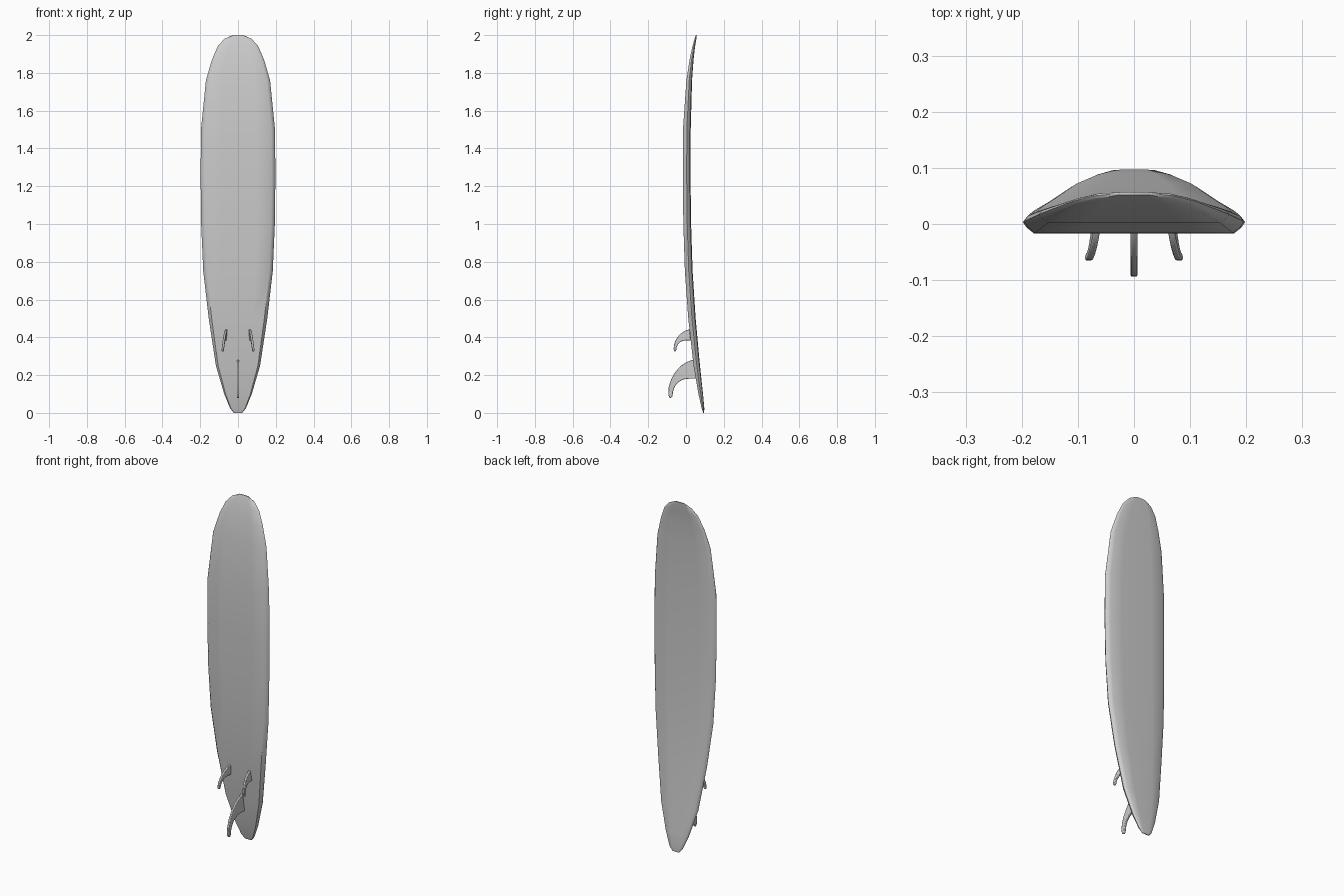
import bpy, bmesh

if "Cube" in bpy.data.objects:
    bpy.data.objects.remove(bpy.data.objects["Cube"])


def make_object(name, bm):
    bmesh.ops.recalc_face_normals(bm, faces=bm.faces)
    mesh = bpy.data.meshes.new(name)
    bm.to_mesh(mesh)
    bm.free()
    ob = bpy.data.objects.new(name, mesh)
    bpy.context.collection.objects.link(ob)
    bpy.ops.object.select_all(action='DESELECT')
    ob.select_set(True)
    bpy.context.view_layer.objects.active = ob
    return ob


# Board stations: height, half width, underside y, deck y
STATIONS = [
    (0.0, 0.022, 0.091, 0.096), (0.025, 0.042, 0.083, 0.097),
    (0.10, 0.073, 0.066, 0.090), (0.25, 0.117, 0.040, 0.074),
    (0.50, 0.155, 0.012, 0.051), (0.75, 0.184, -0.006, 0.035),
    (1.00, 0.195, -0.014, 0.027), (1.25, 0.198, -0.017, 0.024),
    (1.50, 0.196, -0.016, 0.025), (1.76, 0.170, 0.002, 0.032),
    (1.87, 0.138, 0.019, 0.040), (1.94, 0.108, 0.034, 0.048),
    (1.98, 0.072, 0.045, 0.055), (2.00, 0.028, 0.052, 0.057),
]
# Half cross-section: fraction of width, fraction of thickness
SECTION = [(0.5, 0.0), (0.90, 0.0), (0.965, 0.25), (1.0, 0.5),
           (0.96, 0.75), (0.88, 0.93), (0.5, 1.0)]
ring = SECTION + [(-u, v) for u, v in reversed(SECTION)]

bm = bmesh.new()
rings = [[bm.verts.new((u * w, y0 + v * (y1 - y0), z)) for u, v in ring]
         for z, w, y0, y1 in STATIONS]
n = len(ring)
for a, b in zip(rings, rings[1:]):
    for i in range(n):
        j = (i + 1) % n
        bm.faces.new((a[i], a[j], b[j], b[i]))
bm.faces.new(rings[0])
bm.faces.new(rings[-1])
make_object("board", bm)
bpy.ops.object.shade_smooth_by_angle(angle=0.7)

# Raked fin outline: y, z
FIN = [(0.045, 0.282), (0.03, 0.28), (0.0, 0.268), (-0.03, 0.247), (-0.058, 0.215),
       (-0.08, 0.175), (-0.092, 0.135), (-0.094, 0.10), (-0.09, 0.083),
       (-0.080, 0.078), (-0.072, 0.087), (-0.068, 0.115), (-0.058, 0.142),
       (-0.04, 0.163), (-0.015, 0.177), (0.015, 0.181), (0.057, 0.181)]


def make_fin(name, outline, half, place):
    bm = bmesh.new()
    left, right = [[bm.verts.new((s * half, y, z)) for y, z in outline] for s in (-1, 1)]
    bm.faces.new(left)
    bm.faces.new(right)
    for i in range(len(outline)):
        j = (i + 1) % len(outline)
        bm.faces.new((left[i], left[j], right[j], right[i]))
    for v in bm.verts:
        v.co.x = place(v.co)
    ob = make_object(name, bm)
    bev = ob.modifiers.new("rounded_edges", 'BEVEL')
    bev.width = 0.003
    bev.segments = 2
    bev.limit_method = 'ANGLE'
    bpy.ops.object.shade_smooth_by_angle(angle=0.7)


make_fin("centre_fin", FIN, 0.006, lambda c: c.x)

# Smaller side fins, toed in and splayed outward
small = [(0.018 + (y - 0.045) * 0.6, 0.44 + (z - 0.28) * 0.57) for y, z in FIN]
for name, s in (("left_fin", -1), ("right_fin", 1)):
    make_fin(name, small, 0.006,
             lambda c, s=s: c.x + s * (0.062 + 0.10 * (0.44 - c.z) + 0.1 * (0.02 - c.y)))
